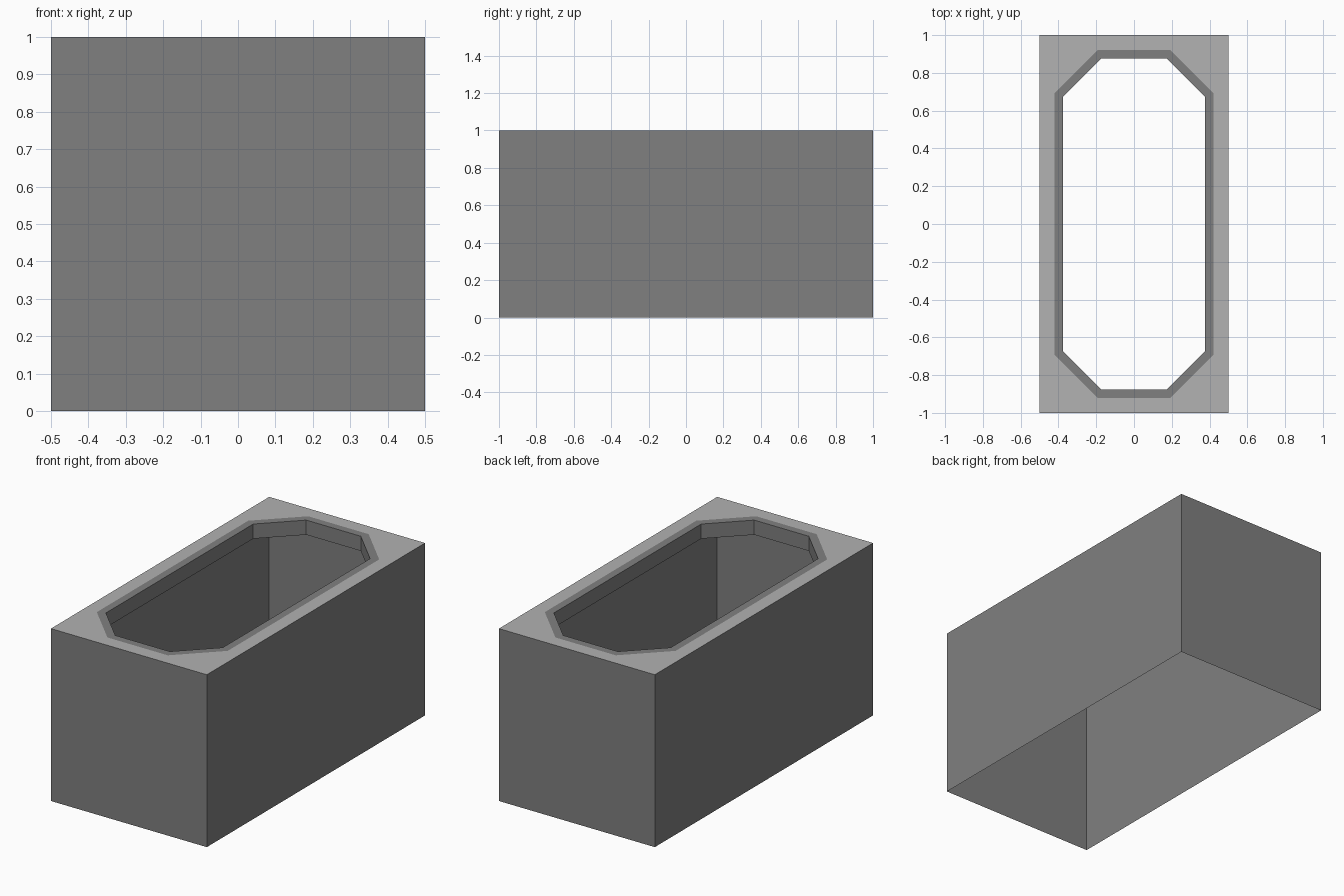
import bpy
import bmesh

cube = bpy.data.objects.get("Cube")
if cube:
    bpy.data.objects.remove(cube, do_unlink=True)

HALF_X, HALF_Y, TOP = 0.5, 1.0, 1.0
LIP_DEPTH = 0.085


def make_material(name, value):
    mat = bpy.data.materials.new(name)
    mat.use_nodes = True
    colour = (value, value, value, 1)
    mat.diffuse_color = colour
    mat.node_tree.nodes["Principled BSDF"].inputs["Base Color"].default_value = colour
    return mat


dark_grey = make_material("dark grey", 0.216)
light_grey = make_material("light grey", 0.445)


def rectangle(z):
    return [(sx * HALF_X, sy * HALF_Y, z)
            for sx, sy in ((1, 1), (-1, 1), (-1, -1), (1, -1))]


def octagon(hx, hy, cut, z):
    """Chamfered rectangle, two points per corner, counter-clockwise."""
    a, b = hx - cut, hy - cut
    return [(hx, b, z), (a, hy, z), (-a, hy, z), (-hx, b, z),
            (-hx, -b, z), (-a, -hy, z), (a, -hy, z), (hx, -b, z)]


def add_loop(bm, points):
    return [bm.verts.new(p) for p in points]


def bridge(bm, outer, inner):
    n = len(outer)
    for i in range(n):
        j = (i + 1) % n
        bm.faces.new((outer[i], outer[j], inner[j], inner[i]))


def finish(bm, name, mat):
    mesh = bpy.data.meshes.new(name)
    bm.to_mesh(mesh)
    bm.free()
    mesh.materials.append(mat)
    obj = bpy.data.objects.new(name, mesh)
    bpy.context.collection.objects.link(obj)
    return obj


# Thin side walls, open underneath
bm = bmesh.new()
bridge(bm, add_loop(bm, rectangle(0)), add_loop(bm, rectangle(TOP)))
finish(bm, "side_walls", dark_grey)

# Top panel around the opening: a triangle per corner, a quad per side
rim_outer = octagon(0.42, 0.92, 0.226, TOP)
bm = bmesh.new()
corners = add_loop(bm, rectangle(TOP))
ring = add_loop(bm, rim_outer)
for i in range(4):
    k = 2 * i
    bm.faces.new((corners[i], ring[k + 1], ring[k]))
    bm.faces.new((corners[i], corners[(i + 1) % 4], ring[(k + 2) % 8], ring[k + 1]))
finish(bm, "top_panel", light_grey)

# Dark rim, flush with the panel, and the lip hanging from its inner edge
bm = bmesh.new()
outer = add_loop(bm, rim_outer)
inner = add_loop(bm, octagon(0.375, 0.875, 0.2, TOP))
lip = add_loop(bm, octagon(0.375, 0.875, 0.2, TOP - LIP_DEPTH))
bridge(bm, outer, inner)
bridge(bm, inner, lip)
finish(bm, "opening_rim", dark_grey)
